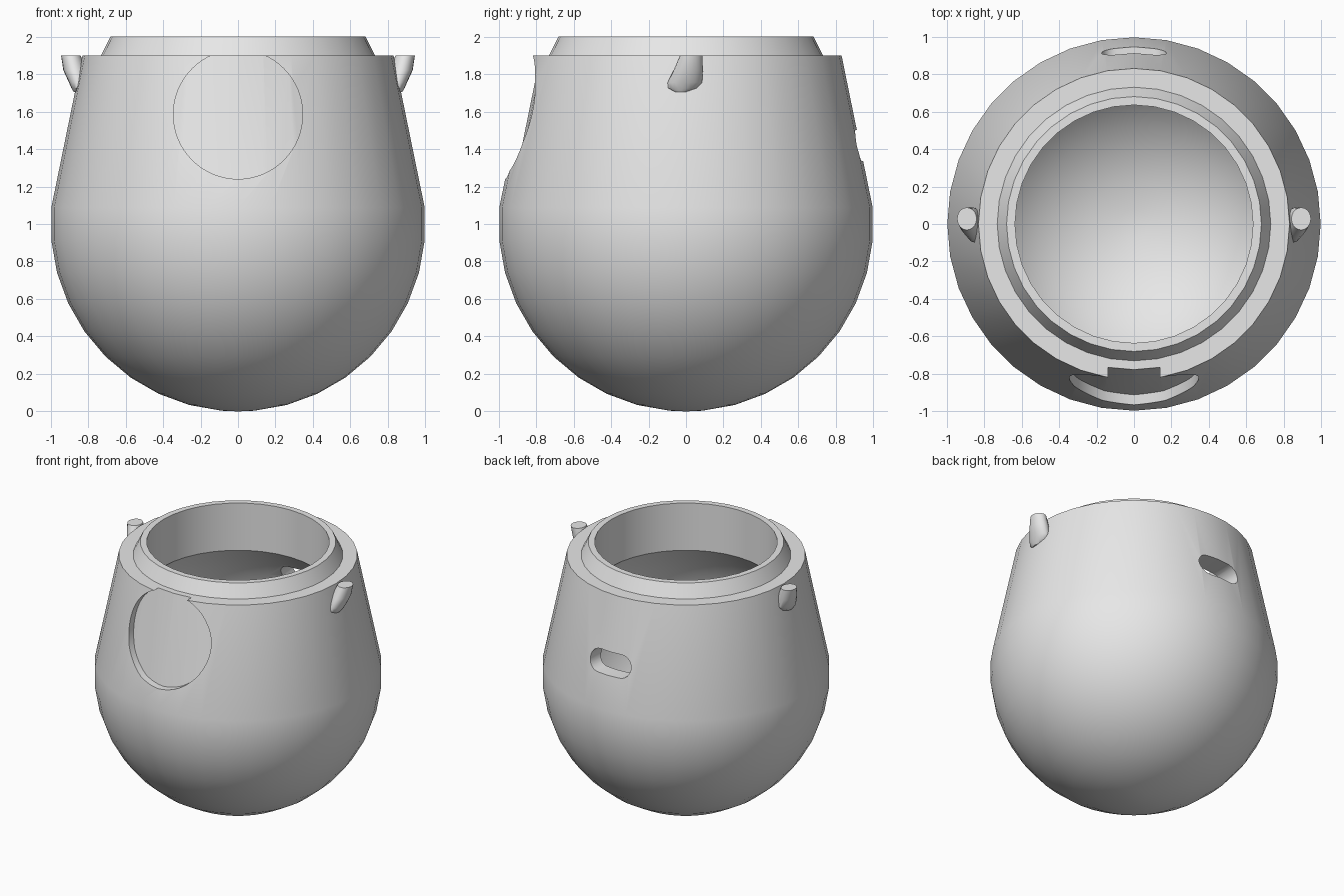
import bpy, bmesh, math
from mathutils import Matrix, Vector

cube = bpy.data.objects.get("Cube")
if cube:
    bpy.data.objects.remove(cube, do_unlink=True)

SEGS = 36
grey = bpy.data.materials.new("plain_grey")
grey.use_nodes = True
grey.diffuse_color = (0.8, 0.8, 0.8, 1)
grey.node_tree.nodes["Principled BSDF"].inputs["Base Color"].default_value = (0.8, 0.8, 0.8, 1)


def make(name, bm):
    bmesh.ops.recalc_face_normals(bm, faces=bm.faces)
    mesh = bpy.data.meshes.new(name)
    bm.to_mesh(mesh)
    bm.free()
    mesh.materials.append(grey)
    ob = bpy.data.objects.new(name, mesh)
    bpy.context.collection.objects.link(ob)
    return ob


def lathe(name, profile):
    """Revolve (radius, z) points around the z axis."""
    bm = bmesh.new()
    verts = [bm.verts.new((r, 0, z)) for r, z in profile]
    edges = [bm.edges.new(pair) for pair in zip(verts, verts[1:])]
    bmesh.ops.spin(bm, geom=verts + edges, cent=(0, 0, 0), axis=(0, 0, 1),
                   angle=math.tau, steps=SEGS)
    bmesh.ops.remove_doubles(bm, verts=bm.verts, dist=0.0005)
    return make(name, bm)


def prism_y(name, outline, y0, y1):
    """Extrude an (x, z) outline along y."""
    bm = bmesh.new()
    face = bm.faces.new([bm.verts.new((x, y0, z)) for x, z in outline])
    new = bmesh.ops.extrude_face_region(bm, geom=[face])["geom"]
    bmesh.ops.translate(bm, vec=(0, y1 - y0, 0),
                        verts=[v for v in new if isinstance(v, bmesh.types.BMVert)])
    return make(name, bm)


def cut(ob, cutter):
    """Subtract the cutter, bake the result and drop the cutter."""
    mod = ob.modifiers.new("cut", "BOOLEAN")
    mod.operation, mod.solver, mod.object = "DIFFERENCE", "EXACT", cutter
    deps = bpy.context.evaluated_depsgraph_get()
    mesh = bpy.data.meshes.new_from_object(ob.evaluated_get(deps))
    ob.modifiers.remove(mod)
    ob.data = mesh
    bpy.data.objects.remove(cutter, do_unlink=True)


def smooth(ob):
    for p in ob.data.polygons:
        p.use_smooth = True
    ob.data.set_sharp_from_angle(angle=math.radians(30))


def bowl(radius, top_angle):
    """Lower part of a ball centred at z = 1, from the bottom up."""
    pts = [(0, 1 - radius)]
    a = 5
    while a <= top_angle:
        t = math.radians(a)
        pts.append((radius * math.sin(t), 1 - radius * math.cos(t)))
        a += 10
    return pts


# Hollow pot: round bowl, tapered shoulder, chamfered neck, round cavity
outer = bowl(1.0, 95) + [(0.83, 1.9), (0.73, 1.9), (0.68, 2.0), (0.635, 2.0)]
inner = [(0.635, 1.638)] + bowl(0.9, 130)[::-1]
pot = lathe("pot_body", outer + inner)

# Round front recess with a floor that follows the wall
INSET = 0.053
disc = [(0.345 * math.cos(i * math.tau / 64), 1.585 + 0.345 * math.sin(i * math.tau / 64))
        for i in range(64)]
recess = prism_y("recess_cutter", disc, -1.2, -0.4)
core_outline = bowl(1 - INSET, 95) + [(0.83 - INSET, 1.9), (0.83 - INSET, 2.1), (0, 2.1)]
cut(recess, lathe("recess_floor_core", core_outline))
cut(pot, recess)

# Rounded slot through the back wall
slot = []
for side in (1, -1):
    for i in range(13):
        a = math.radians(-90 + 15 * i)
        slot.append((side * (0.09 + 0.083 * math.cos(a)), 1.418 + side * 0.083 * math.sin(a)))
cut(pot, prism_y("slot_cutter", slot, 0.5, 1.2))
smooth(pot)

# Slanted side lugs: loft of ellipses (centre x, centre y, z, radius x, radius y)
LUG = [(0.892, 0.028, 1.9, 0.052, 0.06), (0.87, 0.012, 1.82, 0.062, 0.078),
       (0.852, -0.006, 1.755, 0.05, 0.092), (0.847, -0.018, 1.725, 0.042, 0.08),
       (0.845, -0.025, 1.705, 0.032, 0.04)]
for name, side in (("left_lug", 1), ("right_lug", -1)):
    bm = bmesh.new()
    rings = []
    for cx, cy, z, rx, ry in LUG:
        rings.append([bm.verts.new((side * (cx + rx * math.cos(i * math.tau / 20)),
                                    cy + ry * math.sin(i * math.tau / 20), z))
                      for i in range(20)])
    for a, b in zip(rings, rings[1:]):
        for i in range(20):
            j = (i + 1) % 20
            bm.faces.new((a[i], a[j], b[j], b[i]))
    bm.faces.new(rings[0])
    bm.faces.new(rings[-1])
    smooth(make(name, bm))
